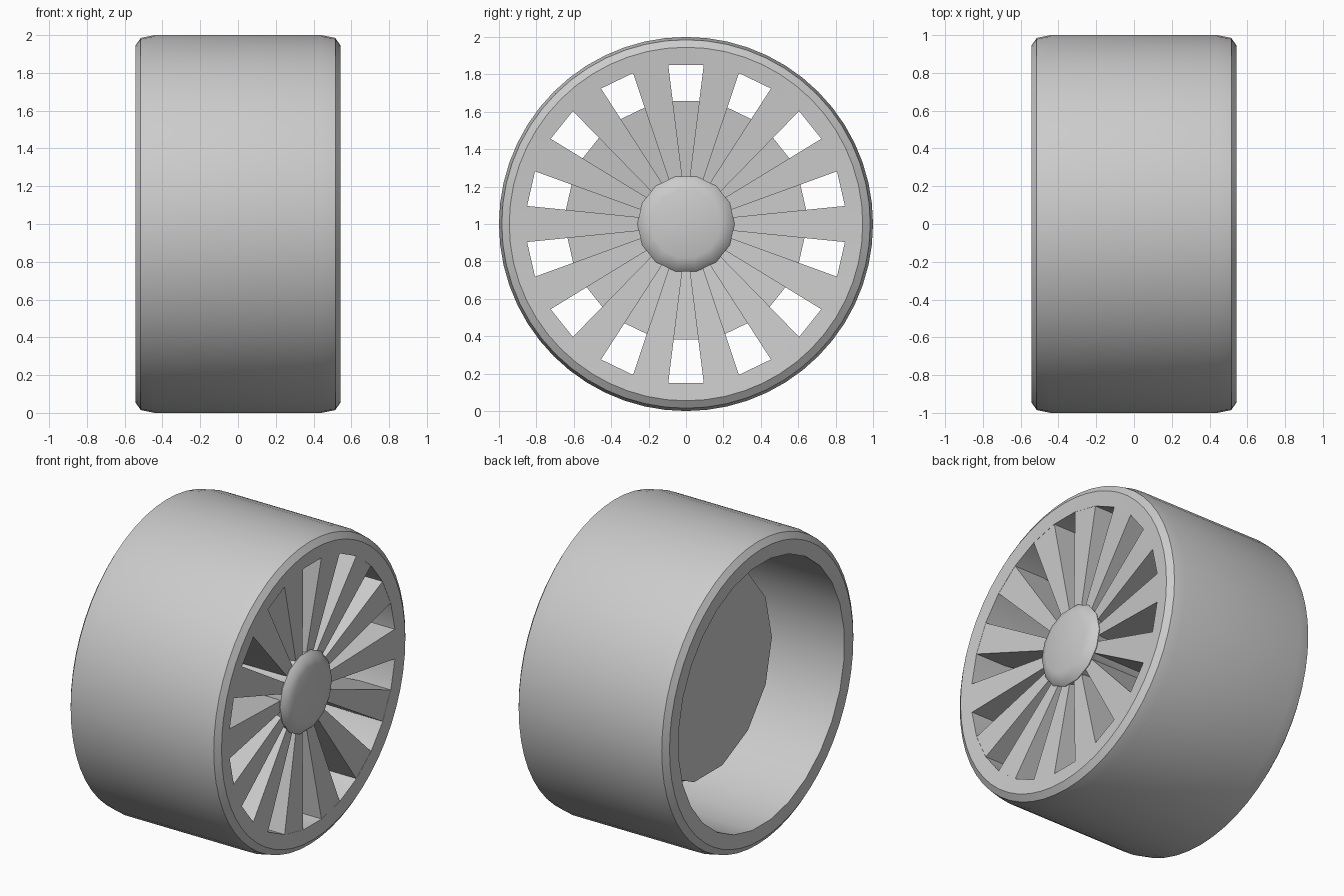
import bpy, bmesh
from math import sin, cos, pi, radians
from mathutils import Vector

cube = bpy.data.objects.get("Cube")
if cube:
    bpy.data.objects.remove(cube, do_unlink=True)

grey = bpy.data.materials.new("plain grey")
grey.use_nodes = True
grey.diffuse_color = (0.6, 0.6, 0.6, 1)
grey.node_tree.nodes["Principled BSDF"].inputs["Base Color"].default_value = (0.6, 0.6, 0.6, 1)

COUNT = 14
STEP = 2 * pi / COUNT
AXLE = Vector((0, 0, 1))


def finish(name, bm, smooth=None):
    bmesh.ops.remove_doubles(bm, verts=bm.verts, dist=1e-5)
    bmesh.ops.recalc_face_normals(bm, faces=bm.faces)
    mesh = bpy.data.meshes.new(name)
    bm.to_mesh(mesh)
    bm.free()
    mesh.materials.append(grey)
    obj = bpy.data.objects.new(name, mesh)
    bpy.context.collection.objects.link(obj)
    if smooth:
        bpy.ops.object.select_all(action='DESELECT')
        obj.select_set(True)
        bpy.context.view_layer.objects.active = obj
        bpy.ops.object.shade_smooth_by_angle(angle=radians(smooth))


def lathe(name, profile, sides, centre=AXLE, closed=True, smooth=None, flat_below=0):
    """Turn (x, radius) points around the axle; radii under flat_below get half the sides."""
    bm = bmesh.new()
    rings = []
    for i in range(sides):
        a = 2 * pi * i / sides
        ring = []
        for x, r in profile:
            if r < flat_below and i % 2 == 0:
                r *= cos(2 * pi / sides)
            ring.append(bm.verts.new(centre + Vector((x, r * cos(a), r * sin(a)))))
        rings.append(ring)
    n = len(profile)
    for i in range(sides):
        a, b = rings[i], rings[(i + 1) % sides]
        for j in range(n if closed else n - 1):
            k = (j + 1) % n
            bm.faces.new((a[j], a[k], b[k], b[j]))
    finish(name, bm, smooth)


# Tyre and barrel: wide band, chamfered on both sides, open at the back
lathe("tyre_band", [(-0.543, 0.855), (-0.543, 0.945), (-0.515, 0.985), (-0.44, 1),
                    (0.44, 1), (0.515, 0.985), (0.543, 0.945), (0.535, 0.855)],
      4 * COUNT, smooth=30, flat_below=0.9)

# Dished plate behind the spokes
lathe("back_plate", [(-0.16, 0), (-0.16, 0.655), (-0.08, 0.655), (-0.15, 0)],
      COUNT, centre=AXLE + Vector((0, 0, 0.02)), closed=False)

# Hub cap and its core
lathe("hub_cap", [(0.53, 0), (0.53, 0.185), (0.512, 0.235), (0.485, 0.26),
                  (0.45, 0.25), (-0.12, 0.24), (-0.12, 0)],
      COUNT, closed=False, smooth=35)


# Spokes: wedges between straight-sided openings
def opening_edge(angle, r, side):
    """Point on one edge of the opening whose centre line is at the angle."""
    w = side * 0.125 * (r - 0.09)
    return Vector((0, r * cos(angle) - w * sin(angle), r * sin(angle) + w * cos(angle)))


STATIONS = [(0.2, 0.475, -0.13), (0.64, 0.515, -0.1), (0.853, 0.534, 0.32)]  # radius, front, back
bm = bmesh.new()
for k in range(COUNT):
    a = pi / 2 + k * STEP
    loops = []
    for r, front, back in STATIONS:
        p, q = opening_edge(a, r, 1), opening_edge(a + STEP, r, -1)
        loops.append([bm.verts.new(AXLE + v + Vector((x, 0, 0)))
                      for v, x in ((p, front), (q, front), (q, back), (p, back))])
    for u, v in zip(loops, loops[1:]):
        for j in range(4):
            m = (j + 1) % 4
            bm.faces.new((u[j], u[m], v[m], v[j]))
    bm.faces.new(loops[0])
    bm.faces.new(loops[-1])
finish("spokes", bm, smooth=8)
